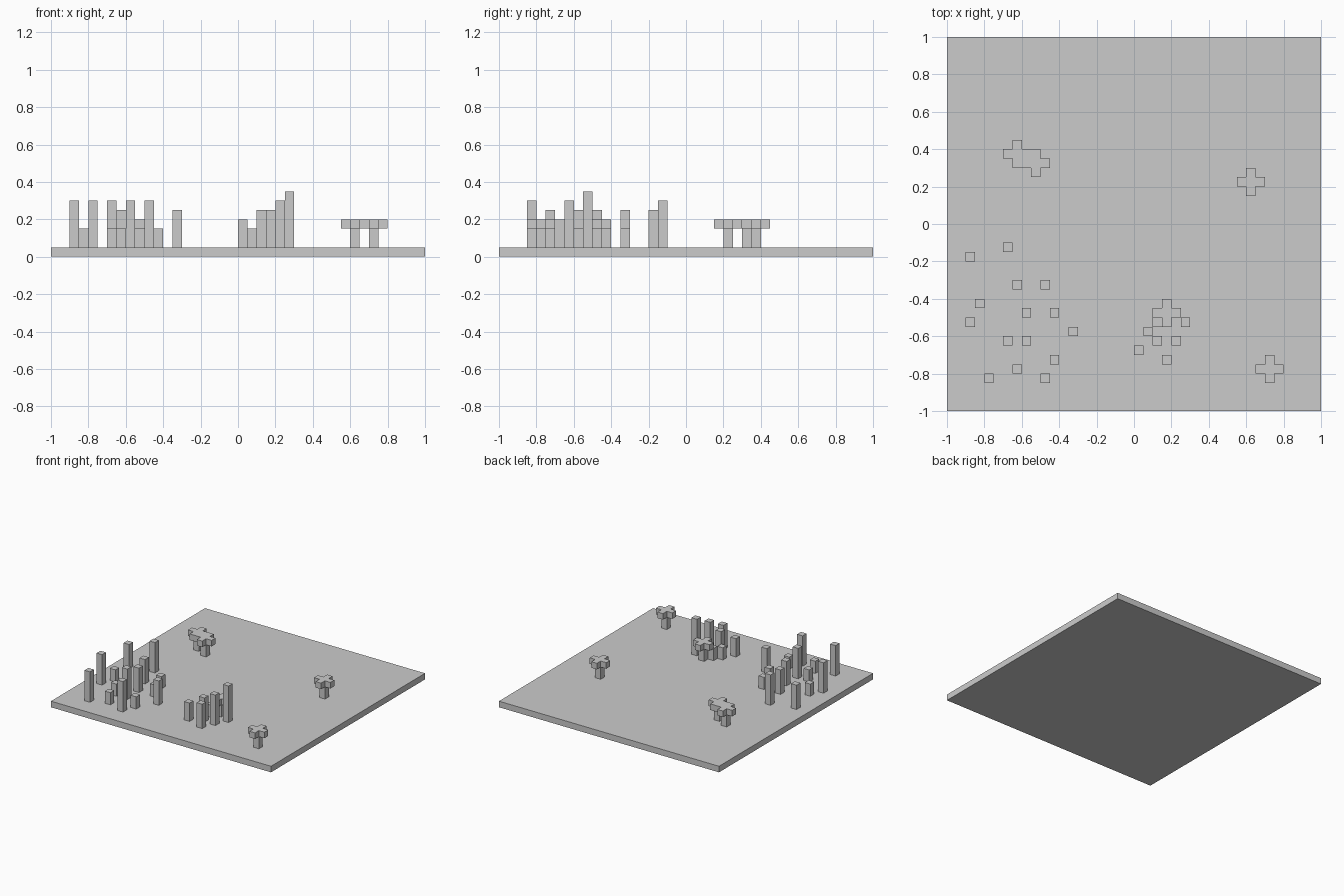
import bpy
import bmesh

CELL = 0.05
GROUND_TOP = 0.05

old = bpy.data.objects.get("Cube")
if old:
    bpy.data.objects.remove(old, do_unlink=True)

grey = bpy.data.materials.new("plain grey")
grey.use_nodes = True
shade = (0.6, 0.6, 0.6, 1.0)
grey.diffuse_color = shade
grey.node_tree.nodes["Principled BSDF"].inputs["Base Color"].default_value = shade


def finish(name, bm):
    mesh = bpy.data.meshes.new(name)
    bm.to_mesh(mesh)
    bm.free()
    mesh.materials.append(grey)
    obj = bpy.data.objects.new(name, mesh)
    bpy.context.collection.objects.link(obj)
    return obj


def block(name, x, y, bottom, top, width=CELL):
    bm = bmesh.new()
    bmesh.ops.create_cube(bm, size=1)
    bmesh.ops.scale(bm, vec=(width, width, top - bottom), verts=bm.verts)
    bmesh.ops.translate(bm, vec=(x, y, (bottom + top) / 2), verts=bm.verts)
    return finish(name, bm)


def crowns(name, cells, bottom):
    """Joined square cells, thickened into one flat crown layer."""
    bm = bmesh.new()
    h = CELL / 2
    for x, y in cells:
        corners = [(x - h, y - h), (x + h, y - h), (x + h, y + h), (x - h, y + h)]
        bm.faces.new([bm.verts.new((a, b, bottom)) for a, b in corners])
    bmesh.ops.remove_doubles(bm, verts=bm.verts, dist=0.001)
    obj = finish(name, bm)
    mod = obj.modifiers.new("thickness", "SOLIDIFY")
    mod.thickness = CELL
    mod.offset = 1


# Ground slab
block("ground", 0, 0, 0, GROUND_TOP, width=2)

# Stalks, grouped by the height of their tops
stalks = {
    0.15: [(-0.825, -0.425), (-0.475, -0.325), (-0.425, -0.475),
           (-0.675, -0.625), (-0.425, -0.725), (-0.625, -0.775),
           (0.125, -0.525), (0.075, -0.575)],
    0.20: [(0.025, -0.675)],
    0.25: [(-0.875, -0.175), (-0.625, -0.325), (-0.575, -0.475),
           (-0.325, -0.575), (0.125, -0.625), (0.175, -0.725)],
    0.30: [(-0.675, -0.125), (-0.875, -0.525), (-0.575, -0.625),
           (-0.775, -0.825), (-0.475, -0.825), (0.225, -0.625)],
    0.35: [(0.275, -0.525)],
}
for top, spots in stalks.items():
    for x, y in spots:
        block("stalk", x, y, GROUND_TOP, top)

# Small trees: one trunk each, with cross-shaped crowns that merge where they meet
trees = [(0.625, 0.225), (0.725, -0.775), (-0.625, 0.375),
         (-0.525, 0.325), (0.175, -0.475)]
cells = set()
for x, y in trees:
    block("tree_trunk", x, y, GROUND_TOP, 0.15)
    for i, j in [(0, 0), (1, 0), (-1, 0), (0, 1), (0, -1)]:
        cells.add((round(x + i * CELL, 3), round(y + j * CELL, 3)))
crowns("tree_crowns", sorted(cells), 0.15)
